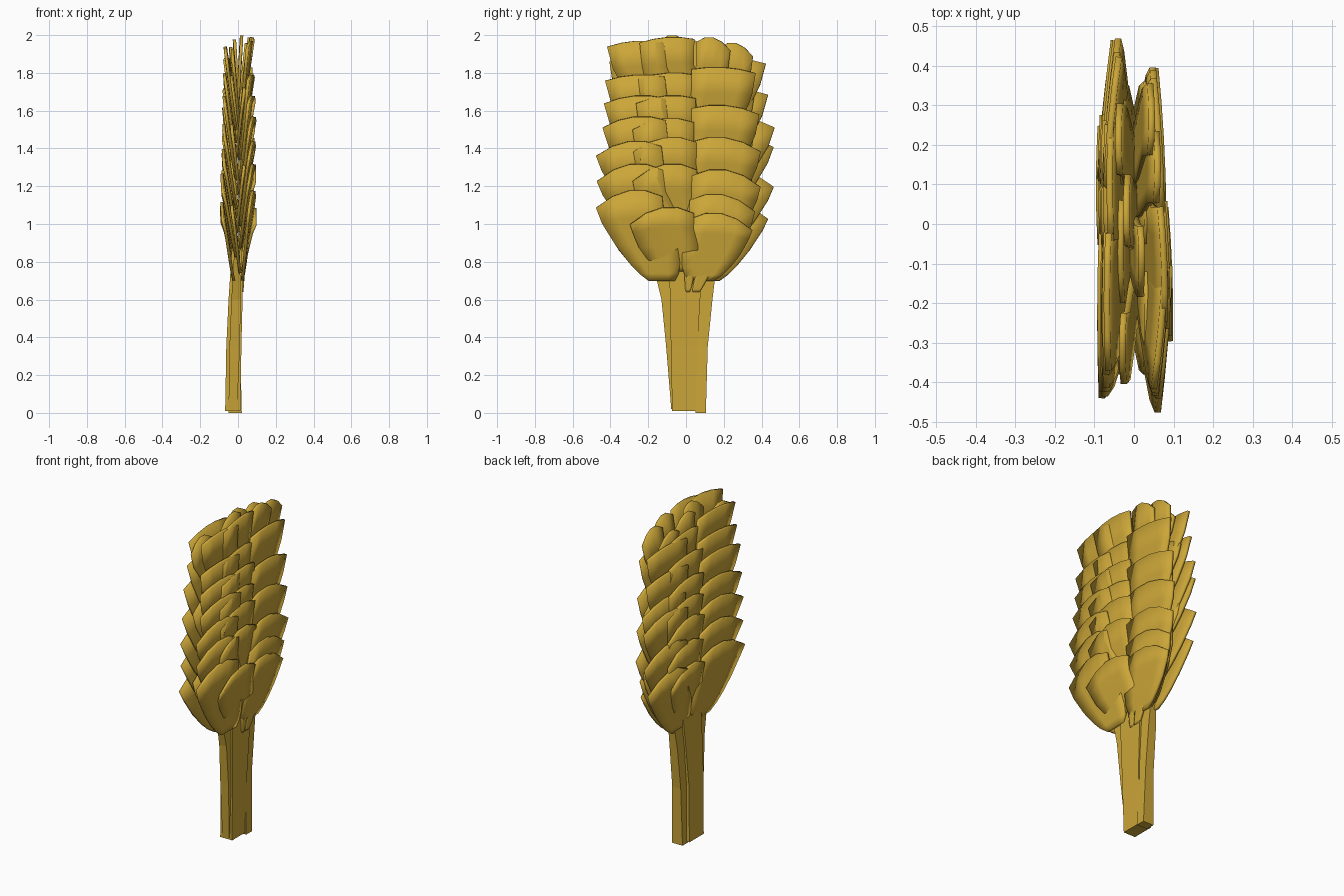
import bpy
import bmesh
import random

random.seed(4)
cube = bpy.data.objects.get("Cube")
if cube:
    bpy.data.objects.remove(cube)

gold = bpy.data.materials.new("golden_straw")
gold.use_nodes = True
colour = (0.6, 0.38, 0.04, 1)
gold.diffuse_color = colour
gold.node_tree.nodes["Principled BSDF"].inputs["Base Color"].default_value = colour


def make_object(name, bm):
    bmesh.ops.recalc_face_normals(bm, faces=bm.faces)
    mesh = bpy.data.meshes.new(name)
    bm.to_mesh(mesh)
    bm.free()
    mesh.materials.append(gold)
    obj = bpy.data.objects.new(name, mesh)
    bpy.context.collection.objects.link(obj)
    return obj


def smooth(obj):
    bpy.ops.object.select_all(action="DESELECT")
    obj.select_set(True)
    bpy.context.view_layer.objects.active = obj
    bpy.ops.object.shade_smooth_by_angle(angle=0.5)


# Outline of a scale: (fraction of length, fraction of half width)
OUTLINE = [(0, .4), (.08, .6), (.2, .77), (.4, .93), (.7, .95), (1, 1)]
ACROSS = [-1, -.5, 0, .5, 1]


def scale(name, side, y, half, skew, x_base, x_tip, z_base, z_tip, arch, tilt=0):
    """Thin, slightly cupped plate, narrow at its base, flaring to an arched tip."""
    bm = bmesh.new()
    outward = 1 if skew > 0 else -1
    rows = []
    for t, w in OUTLINE:
        row = []
        for u in ACROSS:
            drop = arch * t ** 3 * (u + .25 * outward) ** 2 / 1.5
            px = x_base + (x_tip - x_base) * t ** .85 - (.004 * u * u + tilt * u * outward) * t
            py = y * (.5 + .5 * min(1, t / .7)) + u * w * half + skew * t * t
            pz = z_base + (z_tip - z_base) * t - drop
            row.append(bm.verts.new((side * px, py, pz)))
        rows.append(row)
    for low, high in zip(rows, rows[1:]):
        for i in range(len(ACROSS) - 1):
            bm.faces.new((low[i], low[i + 1], high[i + 1], high[i]))
    obj = make_object(name, bm)
    solid = obj.modifiers.new("thickness", "SOLIDIFY")
    solid.thickness = .016
    solid.offset = 0
    smooth(obj)


# Columns: name, side, centre y, half width, skew, tip x, tilt, tip heights
COLUMNS = [
    ("left_outer", 1, -.25, .175, -.045, .082, .014, [1.18, 1.32, 1.44, 1.57, 1.68, 1.79, 1.97]),
    ("left_middle", 1, -.11, .17, -.01, .085, -.006, [1.09, 1.32, 1.46, 1.56, 1.68, 1.8, 1.99]),
    ("left_wide", 1, .19, .19, .02, .067, .01, [1.06, 1.16, 1.29, 1.46, 1.63, 1.83]),
    ("right_outer", -1, .25, .185, .045, .075, .016, [1.12, 1.29, 1.48, 1.57, 1.72, 1.88]),
    ("right_middle", -1, .1, .17, .01, .09, 0, [1.1, 1.24, 1.38, 1.5, 1.62, 1.76, 1.9]),
    ("right_wide", -1, -.2, .2, -.03, .088, 0, [1.12, 1.27, 1.4, 1.53, 1.68, 1.8, 1.94]),
]
for name, side, y, half, skew, x_tip, tilt, heights in COLUMNS:
    shrink = .02 if side > 0 else .045
    for i, z in enumerate(heights):
        first = i == 0
        taper = 1 - .15 * max(0, (z - 1.4) / .6)
        if y > 0:
            taper -= .15 * max(0, (1.4 - z) / .4)
        arch = .03 + .06 * min(1, max(0, (1.75 - z) / .4))
        base = z - .45
        if first:
            base = .75 if "middle" in name else .7
        scale(f"{name}_scale_{i + 1}", side, y * taper + random.uniform(-.012, .012),
              half * taper, skew, .022 if first else .008,
              x_tip * (1 - shrink * i) + random.uniform(-.005, .005), base, z, arch, tilt)

# Inner scales filling the heart of the head
for row, z in enumerate([1.16, 1.36, 1.56, 1.76]):
    for col, y in enumerate([-.24, -.06, .07, .22]):
        side = 1 if (row + col) % 2 else -1
        scale(f"inner_scale_{row + 1}_{col + 1}", side, y, .13, .01 if y > 0 else -.01,
              -.012, .035, z - .42, z + random.uniform(-.03, .03), .06)

# Pointed plates forming the crown
CROWN = [(-1, -.3, 1.93, .03), (1, -.08, 2, .02), (-1, .02, 1.98, .02),
         (1, .13, 1.99, .06), (1, .25, 1.96, .045), (-1, .2, 1.94, .04)]
for i, (side, y, z, x_tip) in enumerate(CROWN):
    scale(f"crown_scale_{i + 1}", side, y, .09, .015 if y > 0 else -.015,
          -.01, x_tip, 1.5, z, .07)

# Small bracts where the head meets the stalk
for i, y in enumerate([.02, .09, .12]):
    scale(f"bract_{i + 1}", 1, y, .025, .01, .02, .035, .64, .85, .02)


def slab(name, sections):
    """Loft of rectangles: (z, x low, x high, y low, y high)."""
    bm = bmesh.new()
    rings = [[bm.verts.new(p) for p in ((a, c, z), (b, c, z), (b, d, z), (a, d, z))]
             for z, a, b, c, d in sections]
    for low, high in zip(rings, rings[1:]):
        for i in range(4):
            j = (i + 1) % 4
            bm.faces.new((low[i], low[j], high[j], high[i]))
    bm.faces.new(rings[0])
    bm.faces.new(rings[-1])
    return make_object(name, bm)


# Stalk of three tapering slabs
slab("stalk_core", [(.01, -.068, .012, -.073, .065), (.35, -.062, .018, -.08, .06),
                    (.6, -.05, .024, -.085, .075), (.9, -.03, .02, -.09, .09)])
slab("stalk_back", [(0, -.05, .02, .05, .105), (.35, -.045, .012, .05, .115),
                    (.6, -.04, .012, .06, .14), (.85, -.02, .01, .07, .17)])
slab("stalk_front", [(.02, -.05, -.005, -.078, -.06), (.35, -.045, .01, -.105, -.06),
                     (.6, -.035, .014, -.13, -.07), (.85, -.02, .01, -.19, -.07)])
